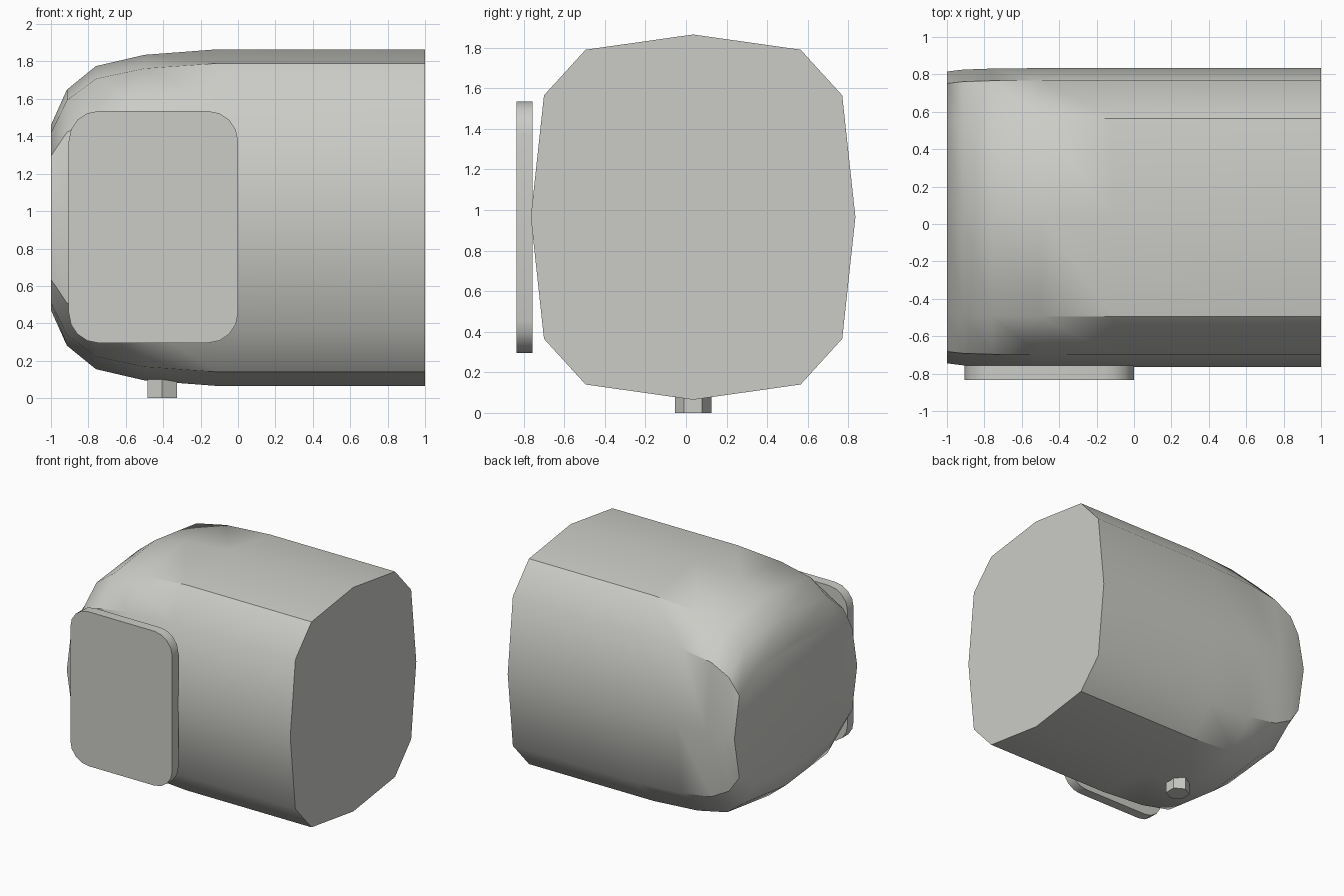
import bpy, bmesh, math

if "Cube" in bpy.data.objects:
    bpy.data.objects.remove(bpy.data.objects["Cube"])

grey = bpy.data.materials.new("warm_grey")
grey.diffuse_color = (0.60, 0.60, 0.57, 1)
grey.use_nodes = True
grey.node_tree.nodes["Principled BSDF"].inputs["Base Color"].default_value = grey.diffuse_color

CY, CZ = 0.035, 0.965  # axis of the housing


def finish(name, bm, angle):
    bmesh.ops.recalc_face_normals(bm, faces=bm.faces)
    mesh = bpy.data.meshes.new(name)
    bm.to_mesh(mesh)
    bm.free()
    obj = bpy.data.objects.new(name, mesh)
    bpy.context.collection.objects.link(obj)
    mesh.materials.append(grey)
    bpy.ops.object.select_all(action='DESELECT')
    obj.select_set(True)
    bpy.context.view_layer.objects.active = obj
    bpy.ops.object.shade_smooth_by_angle(angle=math.radians(angle))
    return obj


def loft(rings):
    """Closed solid through rings that share a point count."""
    bm = bmesh.new()
    loops = [[bm.verts.new(p) for p in ring] for ring in rings]
    n = len(loops[0])
    for a, b in zip(loops, loops[1:]):
        for i in range(n):
            j = (i + 1) % n
            bm.faces.new((a[i], a[j], b[j], b[i]))
    bm.faces.new(loops[0])
    bm.faces.new(loops[-1])
    return bm


# Housing: twelve-sided section, tapering mostly in height at the left end
quarter = [(0, 0.9), (0.53, 0.825), (0.735, 0.6), (0.8, 0)]
half = quarter + [(y, -z) for y, z in quarter[-2::-1]]
section = half + [(-y, z) for y, z in half[-2:0:-1]]
stations = [(1, 1, 1), (-0.11, 1, 1), (-0.5, 0.998, 0.967),
            (-0.76, 0.995, 0.9), (-0.915, 0.988, 0.76), (-1, 0.975, 0.55)]
finish("housing", loft([[(x, CY + y * sy, CZ + z * sz) for y, z in section]
                        for x, sy, sz in stations]), 38)

# Front plate: rounded rectangle
x0, x1, z0, z1, r, steps = -0.905, 0.0, 0.295, 1.535, 0.16, 4
outline = []
for k, (cx, cz) in enumerate([(x1 - r, z1 - r), (x0 + r, z1 - r),
                              (x0 + r, z0 + r), (x1 - r, z0 + r)]):
    for s in range(steps + 1):
        a = math.pi / 2 * (k + s / steps)
        outline.append((cx + r * math.cos(a), cz + r * math.sin(a)))
finish("front_plate", loft([[(x, y, z) for x, z in outline]
                            for y in (-0.835, -0.757)]), 38)

# Foot: small hexagonal peg
finish("foot_peg", loft([[(-0.405 + 0.09 * math.sin(i * math.pi / 3),
                           CY + 0.09 * math.cos(i * math.pi / 3), z)
                          for i in range(6)] for z in (0, 0.12)]), 30)
